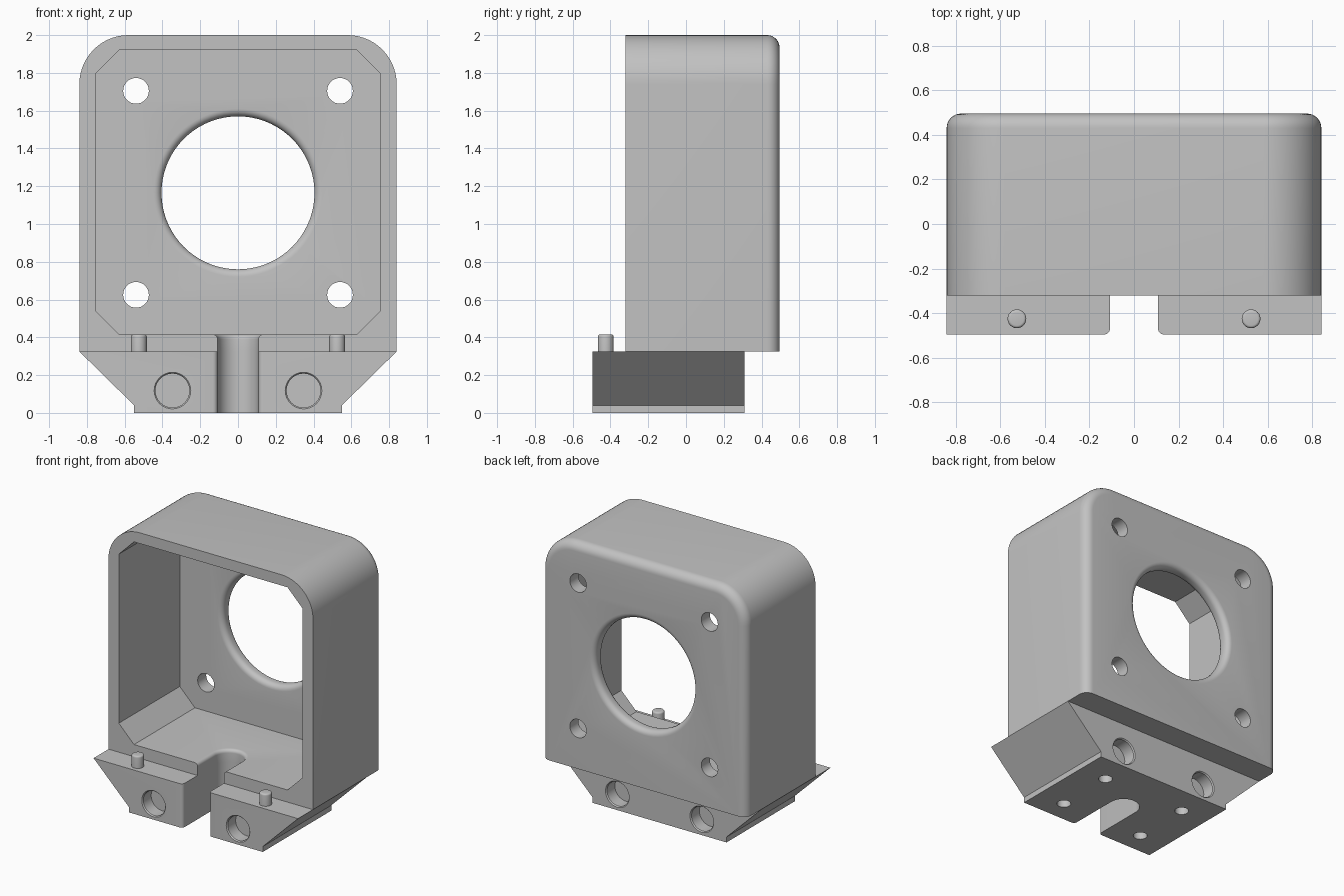
import bpy
import bmesh
from math import sin, cos, pi, radians
from mathutils import Vector

cube = bpy.data.objects.get("Cube")
if cube:
    bpy.data.objects.remove(cube, do_unlink=True)

grey = bpy.data.materials.new("plain grey")
grey.use_nodes = True
COLOUR = (0.54, 0.54, 0.54, 1)
grey.diffuse_color = COLOUR
grey.node_tree.nodes["Principled BSDF"].inputs["Base Color"].default_value = COLOUR

# Main sizes
HALF_W, TOP, SEAM = 0.84, 2.0, 0.325
FRONT, BACK, POCKET_BACK = -0.32, 0.495, 0.395
BASE_FRONT, BASE_BACK = -0.495, 0.31
FLOOR, BORE_Z = 0.415, 1.165


def loft(name, rings):
    """Solid skinned through matching closed rings, capped at both ends."""
    bm = bmesh.new()
    rows = [[bm.verts.new(p) for p in ring] for ring in rings]
    n = len(rows[0])
    for a, b in zip(rows, rows[1:]):
        for i in range(n):
            j = (i + 1) % n
            bm.faces.new((a[i], a[j], b[j], b[i]))
    bm.faces.new(rows[0])
    bm.faces.new(rows[-1])
    bmesh.ops.recalc_face_normals(bm, faces=bm.faces)
    mesh = bpy.data.meshes.new(name)
    bm.to_mesh(mesh)
    bm.free()
    mesh.materials.append(grey)
    obj = bpy.data.objects.new(name, mesh)
    bpy.context.collection.objects.link(obj)
    return obj


def arc(cx, cy, r, start, end, steps):
    angles = [radians(start + (end - start) * i / steps) for i in range(steps + 1)]
    return [(cx + r * cos(a), cy + r * sin(a)) for a in angles]


def across(outline, y):
    return [Vector((x, y, z)) for x, z in outline]


def flat(outline, z):
    return [Vector((x, y, z)) for x, y in outline]


def lathe(name, origin, axis, profile, sides=32):
    """Turned solid: profile holds (radius, distance along axis)."""
    origin, axis = Vector(origin), Vector(axis)
    u = axis.orthogonal().normalized()
    v = axis.cross(u)
    circle = arc(0, 0, 1, 0, 360, sides)[:-1]
    return loft(name, [[origin + axis * d + (u * a + v * b) * r for a, b in circle]
                       for r, d in profile])


def fillet(steps=6):
    """Unit quarter round as (outward, along) pairs, running outward."""
    return [(1 - cos(pi / 2 * i / steps), sin(pi / 2 * i / steps)) for i in range(steps + 1)]


def cut(target, cutter, remove=True):
    cutter.hide_render = True
    mod = target.modifiers.new("cut", 'BOOLEAN')
    mod.operation = 'DIFFERENCE'
    mod.solver = 'EXACT'
    mod.object = cutter
    bpy.context.view_layer.update()
    bpy.context.view_layer.objects.active = target
    bpy.ops.object.modifier_apply(modifier=mod.name)
    if remove:
        bpy.data.objects.remove(cutter, do_unlink=True)


# Housing shell with rounded top corners and a rounded back rim
def housing_outline(d):
    r = 0.26
    cx, cz = HALF_W - r, TOP - r
    return ([(-HALF_W + d, SEAM), (HALF_W - d, SEAM)]
            + arc(cx, cz, r - d, 0, 90, 14) + arc(-cx, cz, r - d, 90, 180, 14))


RIM = 0.065
housing = loft("motor_housing", [across(housing_outline(0), FRONT)] + [
    across(housing_outline(RIM * o), BACK - RIM + RIM * a) for o, a in fillet(8)])

# Chamfered pocket, open to the front
PW, PT, CH = 0.755, 1.92, 0.125
pocket = [(-PW + CH, FLOOR), (PW - CH, FLOOR), (PW, FLOOR + CH), (PW, PT - CH),
          (PW - CH, PT), (-PW + CH, PT), (-PW, PT - CH), (-PW, FLOOR + CH)]
cut(housing, loft("pocket_cutter", [across(pocket, FRONT - 0.2), across(pocket, POCKET_BACK)]))

# Central bore, rounded on both faces of the back wall
BORE, BF = 0.405, 0.04
half = [(BORE + BF * o, BACK - BF + BF * a) for o, a in fillet()]
half.append((BORE + BF, BACK + 0.1))
mid = (BACK + POCKET_BACK) / 2
bore = [(r, 2 * mid - y) for r, y in reversed(half)] + half
cut(housing, lathe("bore_cutter", (0, 0, BORE_Z), (0, 1, 0), bore, 72))

# Four screw holes in the back wall
for sx in (-1, 1):
    for sz in (-1, 1):
        cut(housing, lathe("screw_cutter", (sx * 0.54, 0.3, BORE_Z + sz * 0.54), (0, 1, 0),
                           [(0.068, 0), (0.068, 0.4)]))

# Base block with sloping sides
foot = [(-0.55, 0), (0.55, 0), (0.55, 0.04), (HALF_W, SEAM), (-HALF_W, SEAM), (-0.55, 0.04)]
base = loft("base_block", [across(foot, BASE_FRONT), across(foot, BASE_BACK)])


# Cable slot through base and housing floor, with softened edges
def slot_outline(d):
    w, f = 0.108 + d, 0.025
    side = [(w + f, BASE_FRONT - 0.1)]
    side += arc(w + f, BASE_FRONT + f, f, 270, 180, 5)
    return (side + arc(0, -0.11, w, 0, 180, 24)
            + [(-x, y) for x, y in reversed(side)])


SF = 0.025
slot = loft("slot_cutter", [flat(slot_outline(0), -0.1)] + [
    flat(slot_outline(SF * o), FLOOR - SF + SF * a) for o, a in fillet()] + [
    flat(slot_outline(SF), FLOOR + 0.1)])
cut(housing, slot, remove=False)
cut(base, slot)

# Blind round recesses front and back, and small blind holes underneath
for sx in (-1, 1):
    for y, way in ((BASE_FRONT, -1), (BASE_BACK, 1)):
        cut(base, lathe("recess_cutter", (sx * 0.347, y, 0.118), (0, way, 0),
                        [(0.09, -0.1), (0.09, -0.008), (0.097, 0), (0.097, 0.1)]))
    for y in (-0.335, 0.1):
        cut(base, lathe("foot_hole_cutter", (sx * 0.335, y, 0), (0, 0, 1),
                        [(0.047, -0.1), (0.047, 0.15)], 24))

# Locating pegs on the front ledge
pegs = []
for label, sx in (("left", 1), ("right", -1)):
    r, f, h = 0.042, 0.012, FLOOR - SEAM
    profile = [(r, -0.02)] + [(r - f * o, h - f + f * a) for o, a in fillet(4)]
    pegs.append(lathe(label + "_peg", (sx * 0.525, -0.425, SEAM), (0, 0, 1), profile, 24))

# Smooth the rounds, keep the edges sharp
bpy.ops.object.select_all(action='DESELECT')
for obj in [housing, base] + pegs:
    obj.select_set(True)
bpy.context.view_layer.objects.active = housing
bpy.ops.object.shade_smooth_by_angle(angle=radians(30))
